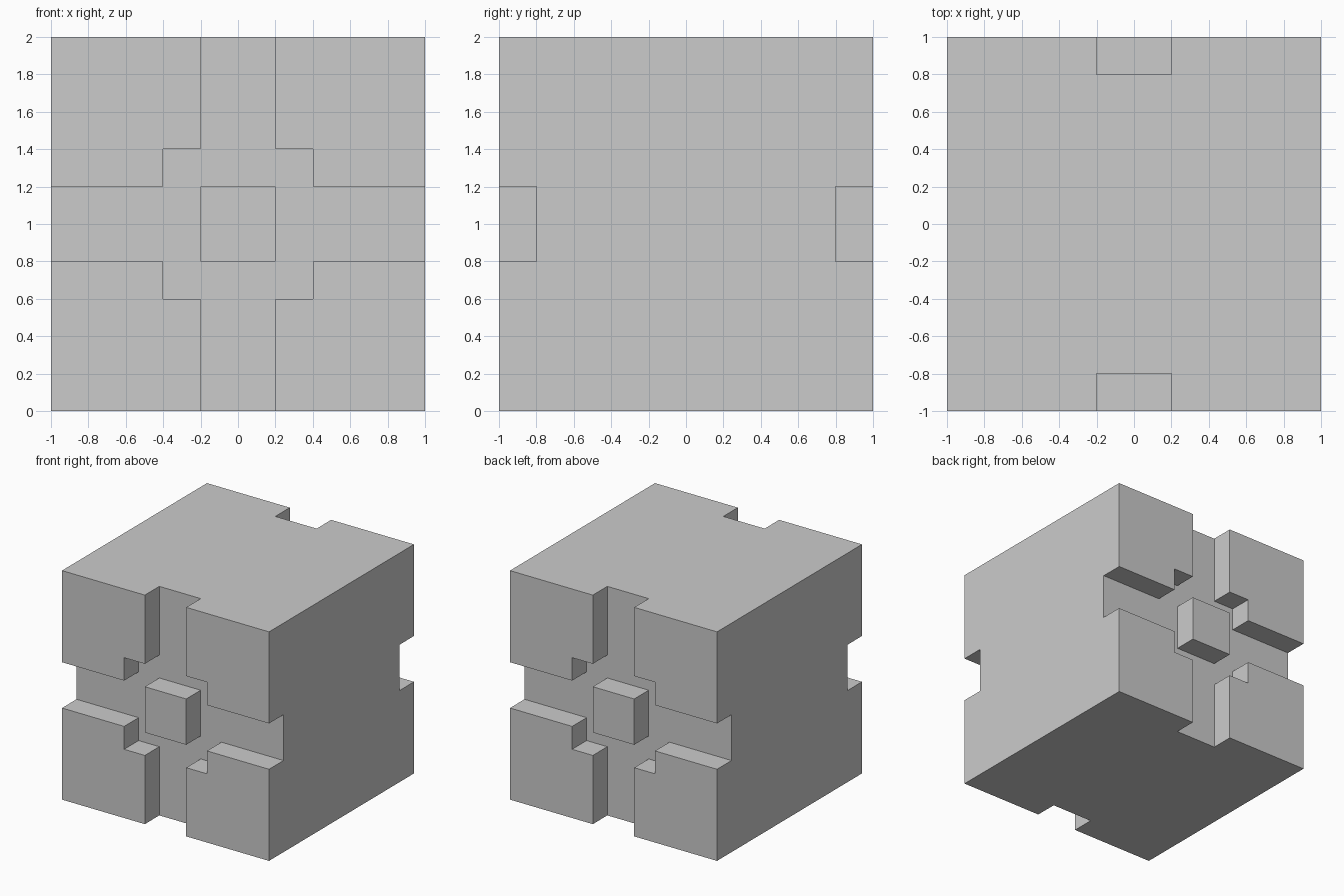
import bpy, bmesh

if "Cube" in bpy.data.objects:
    bpy.data.objects.remove(bpy.data.objects["Cube"])

DEPTH = 0.2   # groove depth
OVER = 0.1    # cutter overshoot past the block
STEPS = [-1 - OVER, -0.4, -0.2, 0.2, 0.4, 1 + OVER]


def in_groove(i, j):
    """Cross of channels with a wider square middle around a raised centre."""
    cross = i == 2 or j == 2
    middle = 1 <= i <= 3 and 1 <= j <= 3
    return (cross or middle) and not (i == 2 and j == 2)


def add_groove(bm, side):
    """Solid groove volume on the front (side=-1) or back (side=1)."""
    y0, y1 = side * (1 - DEPTH), side * (1 + OVER)
    grid = {}

    def vert(i, j):
        if (i, j) not in grid:
            grid[i, j] = bm.verts.new((STEPS[i], y0, STEPS[j] + 1))
        return grid[i, j]

    faces = [bm.faces.new((vert(i, j), vert(i + 1, j), vert(i + 1, j + 1), vert(i, j + 1)))
             for i in range(5) for j in range(5) if in_groove(i, j)]
    result = bmesh.ops.extrude_face_region(bm, geom=faces, use_keep_orig=True)
    for v in result["geom"]:
        if isinstance(v, bmesh.types.BMVert):
            v.co.y = y1


# Main cube
bpy.ops.mesh.primitive_cube_add(size=2, location=(0, 0, 1))
block = bpy.context.object
block.name = "grooved_block"

# Groove cutter for both faces
bm = bmesh.new()
for side in (-1, 1):
    add_groove(bm, side)
bmesh.ops.recalc_face_normals(bm, faces=bm.faces[:])
mesh = bpy.data.meshes.new("groove_cutter")
bm.to_mesh(mesh)
bm.free()
cutter = bpy.data.objects.new("groove_cutter", mesh)
bpy.context.collection.objects.link(cutter)
cutter.hide_render = True
cutter.display_type = 'WIRE'

# Cut the grooves, leaving four corner pads and a centre stud per face
cut = block.modifiers.new("grooves", 'BOOLEAN')
cut.operation = 'DIFFERENCE'
cut.solver = 'EXACT'
cut.object = cutter
bpy.context.view_layer.objects.active = block
bpy.ops.object.modifier_apply(modifier=cut.name)
bpy.data.objects.remove(cutter, do_unlink=True)
